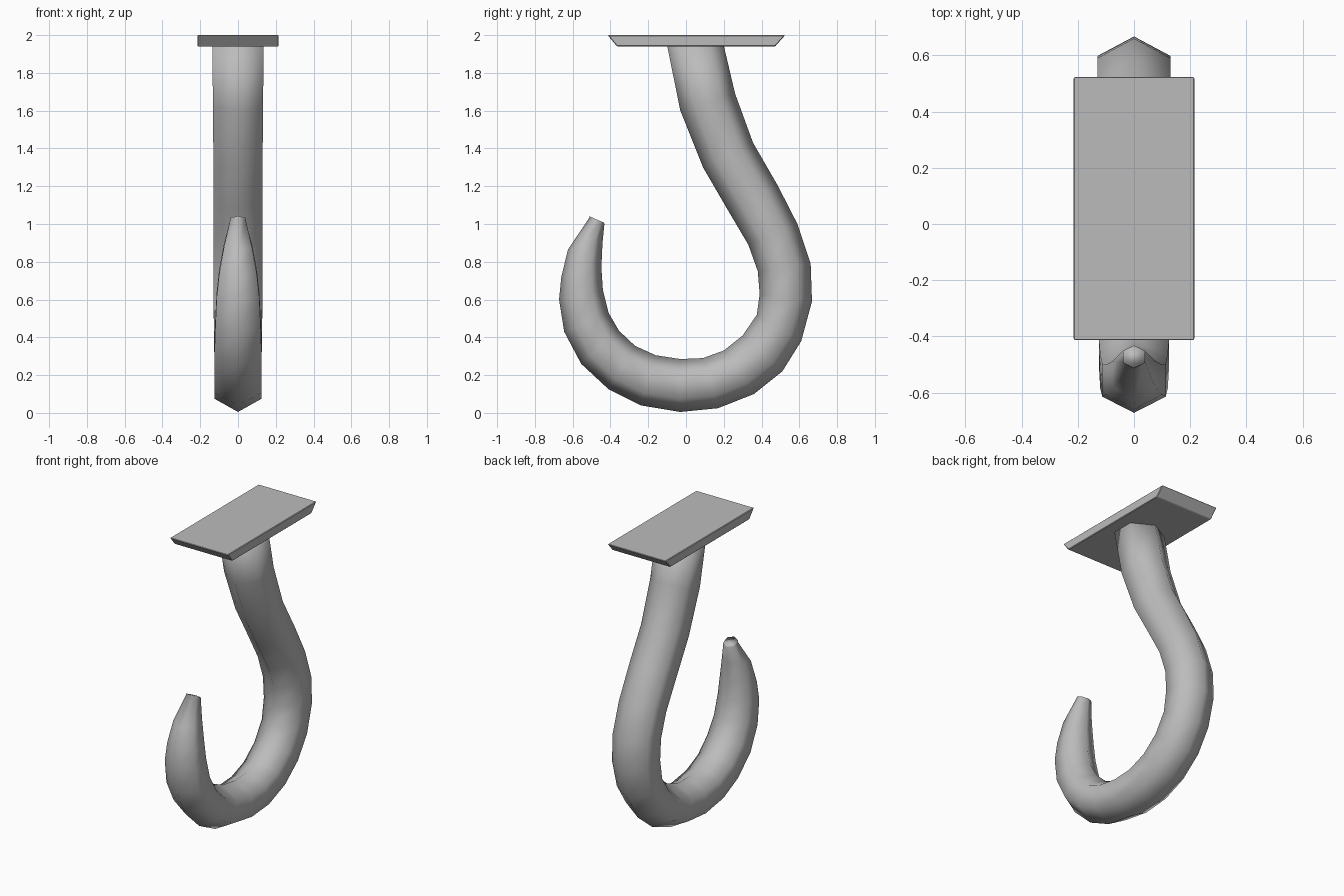
import bpy, bmesh, math
from mathutils import Vector

cube = bpy.data.objects.get("Cube")
if cube:
    bpy.data.objects.remove(cube, do_unlink=True)

metal = bpy.data.materials.new("grey metal")
metal.use_nodes = True
GREY = (0.5, 0.5, 0.5, 1)
metal.diffuse_color = GREY
metal.node_tree.nodes["Principled BSDF"].inputs["Base Color"].default_value = GREY


def make_object(name, bm):
    bmesh.ops.recalc_face_normals(bm, faces=bm.faces)
    mesh = bpy.data.meshes.new(name)
    bm.to_mesh(mesh)
    bm.free()
    mesh.materials.append(metal)
    obj = bpy.data.objects.new(name, mesh)
    bpy.context.collection.objects.link(obj)
    return obj


# Hook: hexagonal rings, each given by inner y, z, outer y, z and half width
RINGS = [
    (-.10, 1.945, .20, 1.945, .135), (-.03, 1.60, .26, 1.69, .133),
    (.09, 1.30, .355, 1.43, .13), (.215, 1.085, .485, 1.205, .13),
    (.33, .89, .59, 1.0, .13), (.38, .75, .66, .79, .13),
    (.39, .63, .667, .59, .13), (.375, .52, .61, .38, .127),
    (.30, .41, .51, .22, .125), (.20, .33, .36, .10, .125),
    (.09, .29, .17, .025, .125), (-.03, .285, -.03, .005, .125),
    (-.16, .305, -.24, .04, .125), (-.27, .355, -.41, .125, .125),
    (-.355, .435, -.555, .26, .125), (-.41, .53, -.645, .43, .12),
    (-.44, .65, -.672, .60, .113), (-.448, .77, -.66, .72, .1),
    (-.442, .90, -.625, .865, .075), (-.432, 1.00, -.51, 1.035, .04),
]
bm = bmesh.new()
loops = []
for yi, zi, yo, zo, width in RINGS:
    inner, outer = Vector((0, yi, zi)), Vector((0, yo, zo))
    mid, half = (inner + outer) / 2, (outer - inner) / 2
    ring = []
    for k in range(6):
        a = math.radians(60 * k)
        side = Vector((math.sin(a) * width / math.sin(math.pi / 3), 0, 0))
        ring.append(bm.verts.new(mid + half * math.cos(a) + side))
    loops.append(ring)
for a, b in zip(loops, loops[1:]):
    for k in range(6):
        n = (k + 1) % 6
        bm.faces.new((a[k], a[n], b[n], b[k]))
bm.faces.new(loops[0])
# Softened tip
tip = bm.faces.new(loops[-1])
cap = bmesh.ops.inset_region(bm, faces=[tip], thickness=.009)
bmesh.ops.translate(bm, verts=tip.verts, vec=(0, -.003, .007))
for f in bm.faces:
    f.smooth = True
make_object("hook", bm)

# Mounting plate: bar whose ends slope inward underneath
bm = bmesh.new()
profile = [(-.365, 1.94), (.472, 1.94), (.525, 2.0), (-.415, 2.0)]
end = bm.faces.new([bm.verts.new((-.215, y, z)) for y, z in profile])
grown = bmesh.ops.extrude_face_region(bm, geom=[end])
new_verts = [v for v in grown["geom"] if isinstance(v, bmesh.types.BMVert)]
bmesh.ops.translate(bm, verts=new_verts, vec=(.43, 0, 0))
plate = make_object("mounting_plate", bm)
bevel = plate.modifiers.new("worn edges", "BEVEL")
bevel.width = .004
bevel.segments = 1
